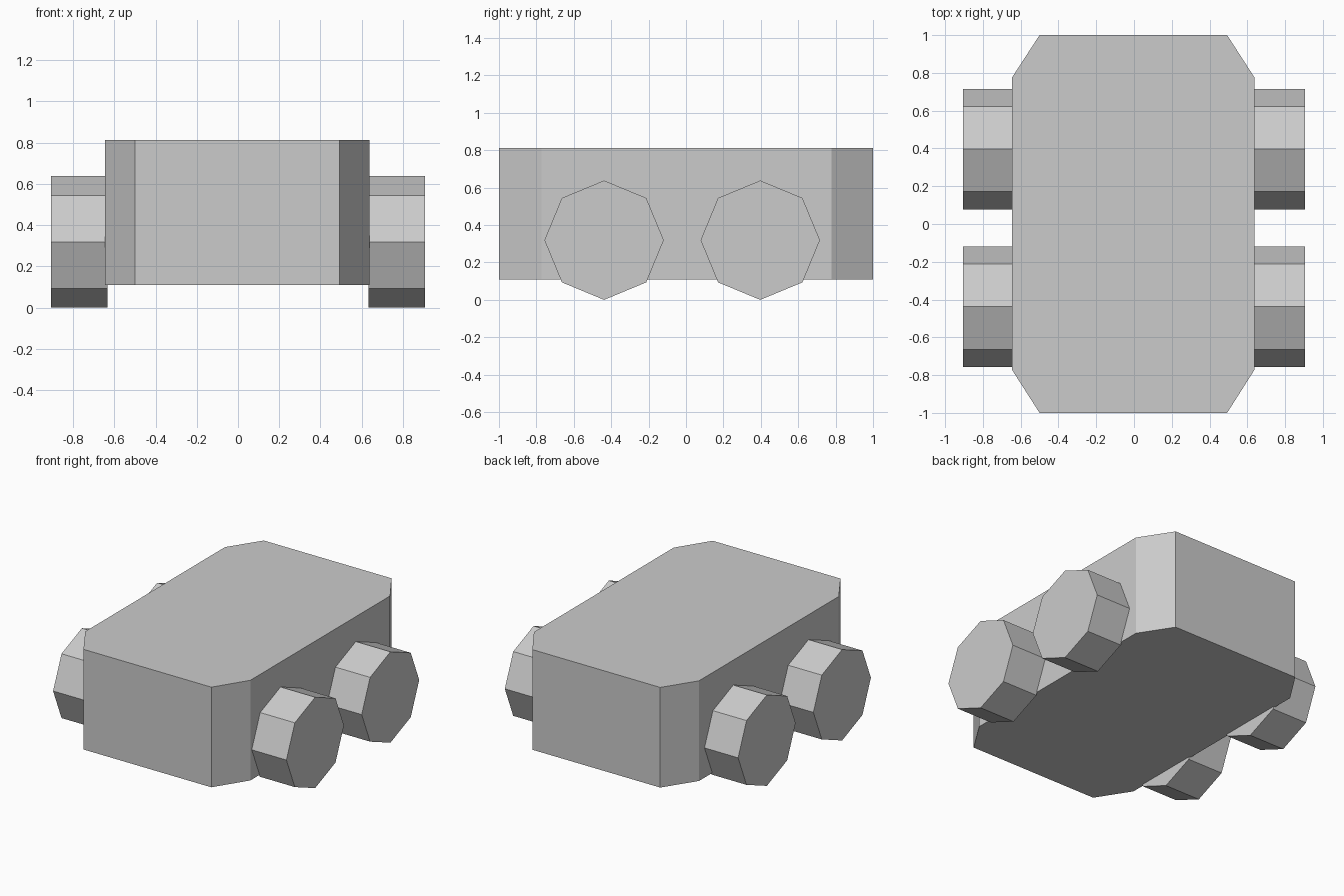
import bpy
import bmesh
from math import pi
from mathutils import Matrix

if "Cube" in bpy.data.objects:
    bpy.data.objects.remove(bpy.data.objects["Cube"])


def make_object(name, bm):
    bmesh.ops.recalc_face_normals(bm, faces=bm.faces)
    mesh = bpy.data.meshes.new(name)
    bm.to_mesh(mesh)
    bm.free()
    obj = bpy.data.objects.new(name, mesh)
    bpy.context.collection.objects.link(obj)
    return obj


# Body: chamfered plan outline extruded upward
def make_body(outline, bottom, top):
    bm = bmesh.new()
    face = bm.faces.new([bm.verts.new((x, y, bottom)) for x, y in outline])
    result = bmesh.ops.extrude_face_region(bm, geom=[face], use_keep_orig=True)
    verts = [v for v in result["geom"] if isinstance(v, bmesh.types.BMVert)]
    bmesh.ops.translate(bm, verts=verts, vec=(0, 0, top - bottom))
    return make_object("body", bm)


# Wheel: eight-sided cylinder lying along x, one corner pointing up
def make_wheel(name, x_inner, x_outer, y, radius=0.319):
    bm = bmesh.new()
    bmesh.ops.create_cone(
        bm, cap_ends=True, segments=8, radius1=radius, radius2=radius,
        depth=abs(x_outer - x_inner),
        matrix=Matrix.Translation(((x_inner + x_outer) / 2, y, radius))
        @ Matrix.Rotation(pi / 2, 4, "Y"))
    return make_object(name, bm)


make_body([(-0.50, -1), (0.493, -1), (0.637, -0.773), (0.637, 0.777),
           (0.493, 1), (-0.50, 1), (-0.645, 0.777), (-0.645, -0.773)],
          0.11, 0.813)

# Four wheels
for end, y in (("front", -0.438), ("rear", 0.397)):
    for side, sign in (("left", -1), ("right", 1)):
        make_wheel(f"{end}_{side}_wheel", sign * 0.633, sign * 0.906, y)
